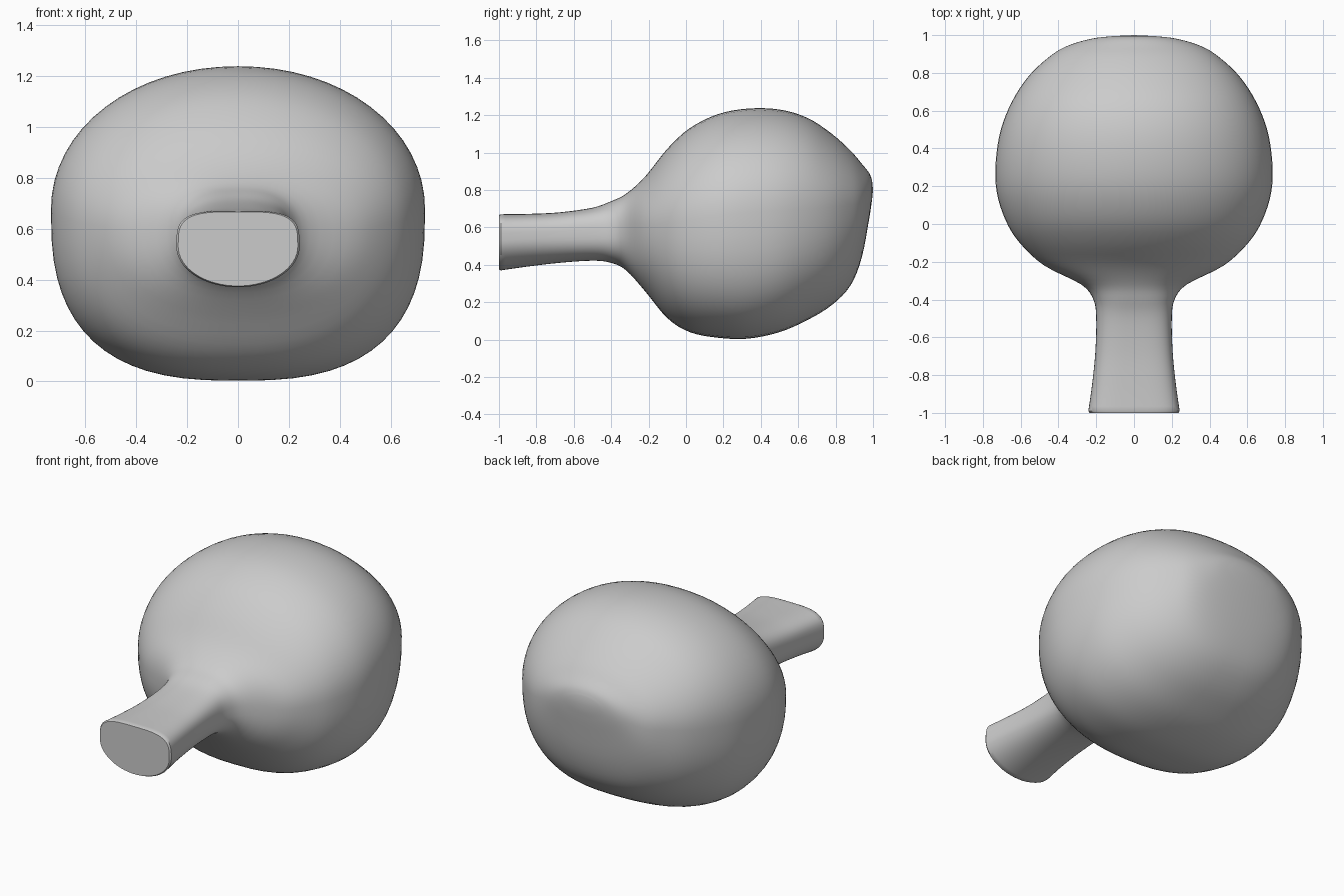
import bpy, bmesh, math

if "Cube" in bpy.data.objects:
    bpy.data.objects.remove(bpy.data.objects["Cube"])

# Cross-sections along y: y, half width, z bottom, z widest, z top, lower power, upper power
SECTIONS = [
    (-0.99, 0.242, 0.37, 0.53, 0.67, 2.0, 3.6),
    (-0.85, 0.222, 0.39, 0.54, 0.672, 2.1, 3.4),
    (-0.68, 0.205, 0.41, 0.55, 0.68, 2.3, 3.2),
    (-0.50, 0.20, 0.422, 0.56, 0.705, 2.5, 3.0),
    (-0.40, 0.215, 0.41, 0.57, 0.74, 2.5, 2.7),
    (-0.32, 0.28, 0.37, 0.58, 0.78, 2.4, 2.4),
    (-0.22, 0.475, 0.26, 0.60, 0.87, 2.3, 2.1),
    (-0.10, 0.605, 0.115, 0.62, 1.02, 2.4, 2.05),
    (0.02, 0.68, 0.04, 0.64, 1.13, 2.5, 2.05),
    (0.17, 0.727, 0.01, 0.66, 1.205, 2.6, 2.05),
    (0.33, 0.732, 0.005, 0.68, 1.235, 2.7, 2.05),
    (0.50, 0.705, 0.04, 0.69, 1.23, 2.7, 2.05),
    (0.65, 0.645, 0.105, 0.70, 1.185, 2.6, 2.05),
    (0.78, 0.56, 0.185, 0.71, 1.10, 2.5, 2.0),
    (0.88, 0.455, 0.29, 0.72, 1.01, 2.4, 2.0),
    (0.94, 0.36, 0.44, 0.73, 0.94, 2.2, 2.0),
    (0.98, 0.23, 0.65, 0.77, 0.89, 2.0, 2.0),
    (0.995, 0.11, 0.75, 0.80, 0.85, 2.0, 2.0),
]
SIDES = 64
STEPS = 4


def blend(a, b, c, d, t):
    """Smooth interpolation between sections b and c."""
    return [0.5 * (2 * q + (r - p) * t + (2 * p - 5 * q + 4 * r - s) * t * t
                   + (3 * q - p - 3 * r + s) * t ** 3) for p, q, r, s in zip(a, b, c, d)]


def ring(bm, section, scale=1.0):
    y, w, zb, zm, zt, low, high = section
    verts = []
    for i in range(SIDES):
        a = 2 * math.pi * i / SIDES
        c, s = math.cos(a), math.sin(a)
        n = high if s >= 0 else low
        x = math.copysign(abs(c) ** (2 / n), c) * w * scale
        h = (zt - zm) if s >= 0 else (zm - zb)
        z = zm + math.copysign(abs(s) ** (2 / n), s) * h * scale
        verts.append(bm.verts.new((x, y, z)))
    return verts


bm = bmesh.new()
last = len(SECTIONS) - 1

# Flat handle end with a small rounded lip
rings = [ring(bm, (-1.0,) + SECTIONS[0][1:], 0.97)]

# Handle, flared neck and rounded bulb
for i in range(last):
    around = [SECTIONS[min(max(i + k, 0), last)] for k in (-1, 0, 1, 2)]
    rings += [ring(bm, blend(*around, j / STEPS)) for j in range(STEPS)]
rings.append(ring(bm, SECTIONS[last]))

for r0, r1 in zip(rings, rings[1:]):
    for i in range(SIDES):
        j = (i + 1) % SIDES
        bm.faces.new((r0[i], r0[j], r1[j], r1[i]))
bm.faces.new(rings[0])

# Rounded back tip
tip = bm.verts.new((0, 1.0, 0.80))
for i in range(SIDES):
    bm.faces.new((rings[-1][i], rings[-1][(i + 1) % SIDES], tip))

bmesh.ops.recalc_face_normals(bm, faces=bm.faces)
mesh = bpy.data.meshes.new("bulb_with_handle")
bm.to_mesh(mesh)
bm.free()
obj = bpy.data.objects.new("bulb_with_handle", mesh)
bpy.context.collection.objects.link(obj)
bpy.context.view_layer.objects.active = obj
obj.select_set(True)
bpy.ops.object.shade_smooth_by_angle(angle=math.radians(40))
